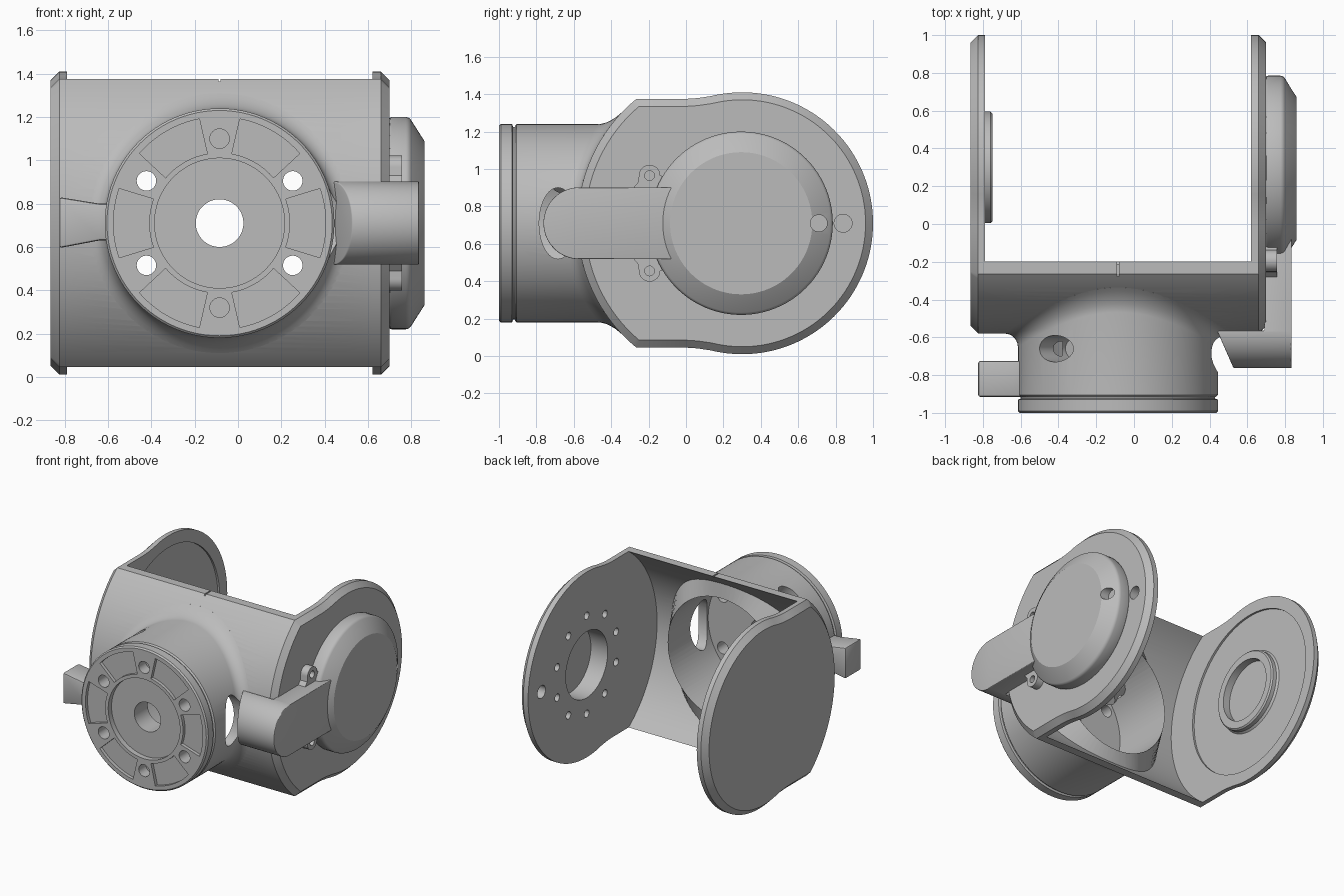
import bpy, bmesh
from math import sin, cos, pi, radians, sqrt, asin
from mathutils import Vector, Matrix

cube = bpy.data.objects.get("Cube")
if cube:
    bpy.data.objects.remove(cube, do_unlink=True)

grey = bpy.data.materials.new("plain_grey")
grey.use_nodes = True
tone = (0.5, 0.5, 0.5, 1)
grey.diffuse_color = tone
grey.node_tree.nodes["Principled BSDF"].inputs["Base Color"].default_value = tone

MID = 0.71          # height of both main axes
NECK = -0.085       # x of the neck axis
PIVOT = 0.3         # y of the cheek axis
SEG = 96


def place(axis, u, v, w):
    return {"X": (w, u, v), "Y": (u, w, v), "Z": (u, v, w)}[axis]


def finish(name, bm):
    bmesh.ops.recalc_face_normals(bm, faces=bm.faces)
    mesh = bpy.data.meshes.new(name)
    bm.to_mesh(mesh)
    bm.free()
    mesh.materials.append(grey)
    ob = bpy.data.objects.new(name, mesh)
    bpy.context.collection.objects.link(ob)
    return ob


def loft(name, rings, bevel_last=0):
    bm = bmesh.new()
    loops = [[bm.verts.new(p) for p in ring] for ring in rings]
    n = len(loops[0])
    for a, b in zip(loops, loops[1:]):
        for i in range(n):
            j = (i + 1) % n
            bm.faces.new((a[i], a[j], b[j], b[i]))
    bm.faces.new(loops[0])
    cap = bm.faces.new(loops[-1])
    if bevel_last:
        bmesh.ops.recalc_face_normals(bm, faces=bm.faces)
        bmesh.ops.bevel(bm, geom=list(cap.edges), offset=bevel_last, segments=1,
                        affect="EDGES", clamp_overlap=False)
    return finish(name, bm)


def prism(name, axis, pts, a, b, bevel_last=0):
    return loft(name, [[place(axis, u, v, w) for u, v in pts] for w in (a, b)], bevel_last)


def arc(cu, cv, r, start, end, n=SEG, rv=None):
    angles = [radians(start + (end - start) * i / n) for i in range(n + 1)]
    return [(cu + r * cos(t), cv + (rv or r) * sin(t)) for t in angles]


def circle(cu, cv, r, n=SEG, rv=None):
    return arc(cu, cv, r, 0, 360, n, rv)[:-1]


def lathe(name, axis, cu, cv, steps):
    return loft(name, [[place(axis, u, v, w) for u, v in circle(cu, cv, r)] for r, w in steps])


def apply(ob):
    mesh = bpy.data.meshes.new_from_object(
        ob.evaluated_get(bpy.context.evaluated_depsgraph_get()))
    ob.modifiers.clear()
    ob.data = mesh
    return ob


def combine(ob, others, operation="DIFFERENCE"):
    for other in others:
        mod = ob.modifiers.new("join", "BOOLEAN")
        mod.operation, mod.solver, mod.object = operation, "EXACT", other
        apply(ob)
        bpy.data.objects.remove(other, do_unlink=True)
    return ob


def soften(ob, width, segments=2):
    mod = ob.modifiers.new("round", "BEVEL")
    mod.width, mod.segments, mod.angle_limit = width, segments, radians(40)
    return apply(ob)


# Curved front shell between the cheeks
BOW, R_OUT, R_IN, HALF = 0.28, 0.86, 0.82, 0.665
out_a, in_a = [asin(HALF / r) * 180 / pi for r in (R_OUT, R_IN)]
front = arc(BOW, MID, R_OUT, 180 - out_a, 180 + out_a, 48)
back = arc(BOW, MID, R_IN, 180 + in_a, 180 - in_a, 48)
body = prism("shell_and_neck", "X", front + back, -0.79, 0.62)

# Neck tube with a fillet that follows the shell
def neck_ring(r, offset):
    return [(NECK + r * cos(t), BOW - sqrt(R_OUT**2 - (r * sin(t))**2) - offset, MID + r * sin(t))
            for t in (2 * pi * i / SEG for i in range(SEG))]

rings = [[(x, -0.3, z) for x, z in circle(NECK, MID, 0.45)], neck_ring(0.6, -0.02)]
for k in range(7):
    a = pi / 2 * k / 6
    rings.append(neck_ring(0.6 - 0.07 * sin(a), 0.07 * (1 - cos(a))))
for r, y in ((0.53, -0.905), (0.52, -0.915)):
    rings.append([(x, y, z) for x, z in circle(NECK, MID, r)])
combine(body, [loft("neck", rings)], "UNION")


def bolt(angle, r=0.045, a=-1.1, b=-0.6):
    t = radians(angle)
    return prism("cut", "Y", circle(NECK + 0.39 * cos(t), MID + 0.39 * sin(t), r, 32), a, b)


top_hole = prism("cut", "Z", circle(0, 0, 0.115, 48, 0.07), 0.3, 0.7)
top_hole.data.transform(Matrix.Translation((NECK, -0.66, MID)) @ Matrix.Rotation(radians(-39), 4, "Y"))
combine(body, [
    lathe("cut", "Y", NECK, MID, [(0.46, -0.8), (0.46, 0)]),
    lathe("cut", "Y", NECK, MID, [(0.11, -1.1), (0.11, -0.6)]),
    prism("cut", "X", circle(-0.685, MID, 0.1, 64, 0.19), 0.15, 0.6),
    prism("cut", "Z", [(NECK - 0.005, -0.4), (NECK + 0.005, -0.4),
                       (NECK + 0.005, 0), (NECK - 0.005, 0)], 1.365, 1.5),
    top_hole] + [bolt(a) for a in (30, 150, 210, 330)])

# Front flange with pockets, bolt holes and a recessed centre
flange = lathe("front_flange", "Y", NECK, MID,
               [(0.515, -0.914), (0.515, -0.925), (0.53, -0.93), (0.53, -0.99), (0.52, -1)])
cuts = [lathe("cut", "Y", NECK, MID, [(0.3, -1.1), (0.3, -0.96)]),
        lathe("cut", "Y", NECK, MID, [(0.11, -1.1), (0.11, -0.6)])]
for k in range(6):
    cuts.append(bolt(30 + 60 * k))
    mid = 60 * k
    sector = arc(NECK, MID, 0.49, mid - 19, mid + 19, 16) + arc(NECK, MID, 0.325, mid + 20, mid - 20, 16)
    cuts.append(prism("cut", "Y", sector, -1.1, -0.975))
combine(flange, cuts)

# Side tab on the neck
tab = prism("side_tab", "Y", [(-0.825, 0.595), (-0.825, 0.83), (-0.64, 0.8),
                              (-0.58, 0.8), (-0.58, 0.63), (-0.64, 0.63)], -0.915, -0.725)
soften(tab, 0.012)

# Cheek plates: bowed front, flat shoulders, round back
outline = front + arc(PIVOT, MID, 0.7, -104, 104)
outline[len(front):len(front)] = [(0, MID - HALF), (0.06, MID - HALF - 0.004)]
outline += [(0.06, MID + HALF + 0.004), (0, MID + HALF)]


def axle(r, a, b):
    return lathe("cut", "X", PIVOT, MID, [(r, a), (r, b)])


left = prism("left_cheek", "X", outline, 0.62, 0.7, 0.04)
holes = [axle(0.25, 0.5, 0.8), prism("cut", "X", circle(0.84, MID, 0.048, 32), 0.6, 0.8)]
for k in range(10):
    t = 2 * pi * (k + 0.5) / 10
    holes.append(prism("cut", "X", circle(PIVOT + 0.37 * cos(t), MID + 0.37 * sin(t), 0.028, 20), 0.5, 0.68))
combine(left, holes)

right = prism("right_cheek", "X", outline, -0.79, -0.865, 0.04)
combine(right, [axle(0.61, -0.805, -0.6)])
boss = lathe("bearing_ring", "X", PIVOT, MID, [(0.31, -0.81), (0.295, -0.79), (0.295, -0.76), (0.285, -0.75)])
combine(boss, [axle(0.23, -0.809, -0.6)])

# Domed cover on the left cheek
cover = lathe("side_cover", "X", 0.295, MID, [(0.49, 0.695), (0.49, 0.79), (0.38, 0.86)])
soften(cover, 0.015, 3)
combine(cover, [axle(0.25, 0.5, 0.76),
                prism("cut", "X", circle(0.71, MID, 0.045, 32), 0.79, 0.9)])

# Cable arm: elbow seen from above, trimmed to a rounded outline
arm = prism("cable_arm", "Z", [(0.69, 0.1), (0.835, 0.1), (0.835, -0.77), (0.53, -0.77),
                               (0.44, -0.565), (0.69, -0.565)], 0.4, 1.0)
pill = arc(-0.57, MID, 0.192, 90, 270, 48) + [(0.05, MID - 0.192), (0.05, MID + 0.192)]
combine(arm, [prism("cut", "X", pill, 0.2, 1.0)], "INTERSECT")
soften(arm, 0.025, 3)

# Screw lugs above and below the arm
for side, word in ((1, "upper"), (-1, "lower")):
    cz = MID + side * 0.255
    lug_pts = arc(-0.195, cz, 0.057, 0, 180 * side, 24) + [
        (-0.255, MID + side * 0.22), (-0.29, MID + side * 0.18),
        (-0.05, MID + side * 0.18), (-0.1, MID + side * 0.25)]
    lug = prism(word + "_screw_lug", "X", lug_pts, 0.695, 0.757)
    combine(lug, [prism("cut", "X", circle(-0.195, cz, 0.026, 24), 0.71, 0.9)])

# Smooth curves, sharp edges
for ob in bpy.context.collection.objects:
    if ob.type == "MESH" and grey.name in ob.data.materials:
        ob.data.polygons.foreach_set("use_smooth", [True] * len(ob.data.polygons))
        ob.data.set_sharp_from_angle(angle=radians(30))
        ob.data.update()
